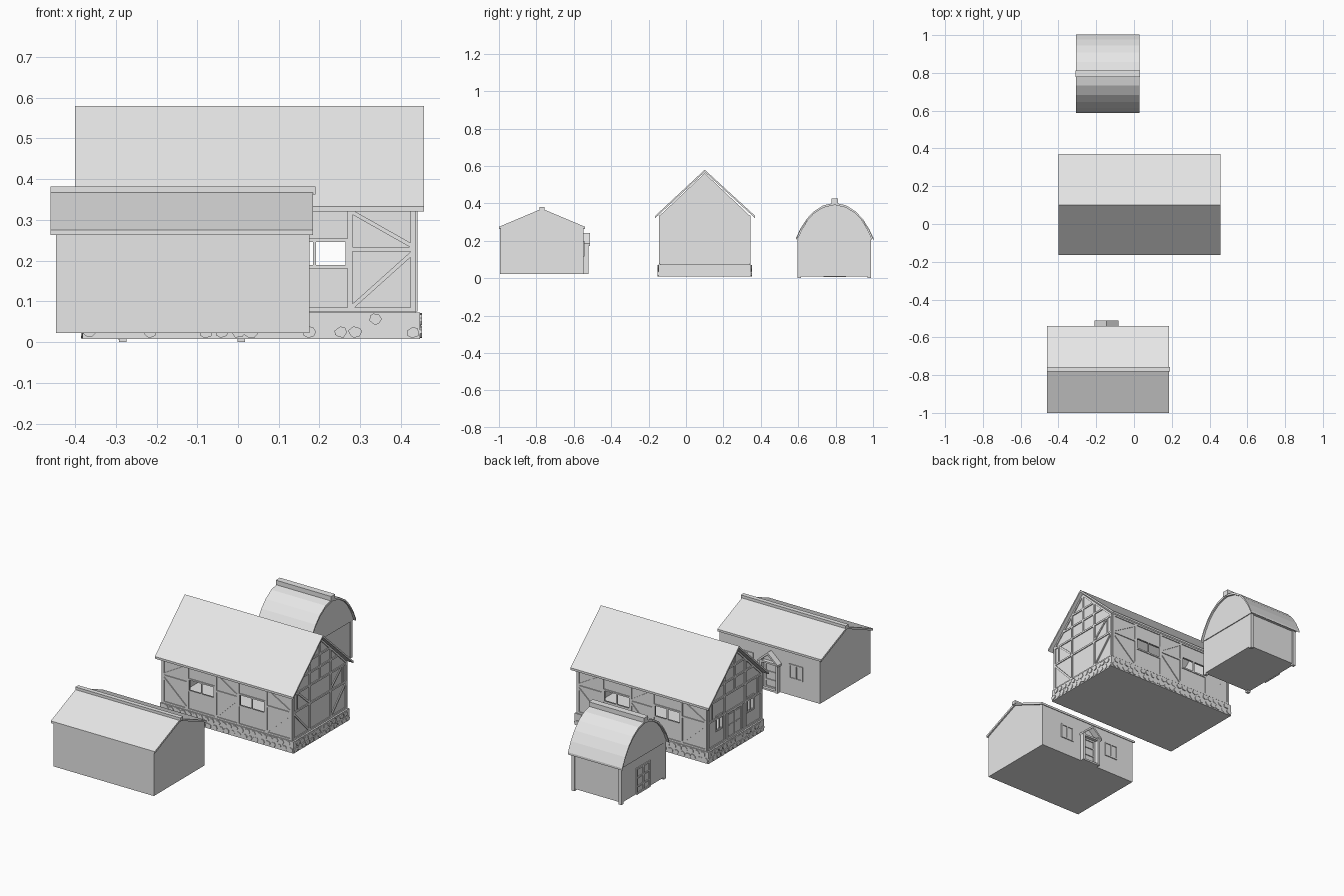
import bpy, bmesh, math, random
from mathutils import Vector

random.seed(4)
if "Cube" in bpy.data.objects:
    bpy.data.objects.remove(bpy.data.objects["Cube"])

grey = bpy.data.materials.new("plain_grey")
grey.use_nodes = True
grey.diffuse_color = (0.8, 0.8, 0.8, 1)
grey.node_tree.nodes["Principled BSDF"].inputs["Base Color"].default_value = (0.8, 0.8, 0.8, 1)


def finish(name, bm, recalc=True):
    if recalc:
        bmesh.ops.recalc_face_normals(bm, faces=bm.faces)
    mesh = bpy.data.meshes.new(name)
    bm.to_mesh(mesh)
    bm.free()
    mesh.materials.append(grey)
    obj = bpy.data.objects.new(name, mesh)
    bpy.context.collection.objects.link(obj)
    return obj


def slab(bm, points, push):
    """Extrude a flat outline along a vector."""
    near = [bm.verts.new(p) for p in points]
    far = [bm.verts.new(Vector(p) + Vector(push)) for p in points]
    bm.faces.new(near)
    bm.faces.new(far[::-1])
    for i in range(len(near)):
        j = (i + 1) % len(near)
        bm.faces.new((near[j], near[i], far[i], far[j]))


def box(bm, x0, x1, y0, y1, z0, z1):
    slab(bm, [(x0, y0, z0), (x1, y0, z0), (x1, y1, z0), (x0, y1, z0)], (0, 0, z1 - z0))


def prism(bm, profile, x0, x1):
    slab(bm, [(x0, y, z) for y, z in profile], (x1 - x0, 0, 0))


def roof(bm, line, thick, x0, x1):
    """A bent sheet following a roof line."""
    for (ya, za), (yb, zb) in zip(line, line[1:]):
        prism(bm, [(ya, za), (yb, zb), (yb, zb - thick), (ya, za - thick)], x0, x1)
    bmesh.ops.remove_doubles(bm, verts=bm.verts, dist=0.0001)
    inner = [f for f in bm.faces if abs(f.normal.x) < 0.1 and
             sum(1 for g in bm.faces if set(g.verts) == set(f.verts)) > 1]
    bmesh.ops.delete(bm, geom=inner, context='FACES')


class Wall:
    """A wall plane with flat details added in its own coordinates."""
    def __init__(self, axis, pos, side):
        self.axis, self.pos, self.side = axis, pos, side

    def at(self, u, z):
        return (self.pos, u, z) if self.axis == 'x' else (u, self.pos, z)

    def plate(self, bm, outline, depth):
        n = (self.side * depth, 0, 0) if self.axis == 'x' else (0, self.side * depth, 0)
        slab(bm, [self.at(u, z) for u, z in outline], n)

    def beam(self, bm, a, b, width=0.012, depth=0.005):
        a, b = Vector(a), Vector(b)
        d = (b - a).normalized() * width / 2
        s = Vector((-d.y, d.x))
        self.plate(bm, [a + s, b + s, b - s, a - s], depth)

    def frame(self, bm, u0, u1, z0, z1, width=0.008, mullion=True):
        for u in [u0, u1] + ([(u0 + u1) / 2] if mullion else []):
            self.beam(bm, (u, z0), (u, z1), width)
        for z in (z0, z1):
            self.beam(bm, (u0 - width / 2, z), (u1 + width / 2, z), width)


# ---------- Timber house ----------
MID = 0.10
HX0, HX1, HY0, HY1 = -0.37, 0.435, -0.14, 0.34
CX = (HX0 + HX1) / 2
WINDOWS = [(-0.205, -0.045), (0.108, 0.268)]
GABLE_WINDOWS = [(-0.065, -0.01), (0.21, 0.265)]

bm = bmesh.new()
prism(bm, [(HY0, 0.06), (HY1, 0.06), (HY1, 0.335), (MID, 0.562), (HY0, 0.335)], HX0, HX1)
house = finish("house_walls", bm)

cutters = []
bm = bmesh.new()
prism(bm, [(HY0 + .012, 0.075), (HY1 - .012, 0.075), (HY1 - .012, 0.33),
           (MID, 0.545), (HY0 + .012, 0.33)], HX0 + .012, HX1 - .012)
cutters.append(finish("house_room_cutter", bm))
bm = bmesh.new()
for u0, u1 in WINDOWS:
    box(bm, u0, u1, HY0 - .1, HY1 + .1, 0.185, 0.25)
for v0, v1 in GABLE_WINDOWS:
    box(bm, HX0 - .05, HX0 + .05, v0, v1, 0.16, 0.24)
cutters.append(finish("house_window_cutter", bm))
for c in cutters:
    mod = house.modifiers.new(c.name, 'BOOLEAN')
    mod.operation, mod.solver, mod.object = 'DIFFERENCE', 'EXACT', c
bpy.context.view_layer.update()
cut_mesh = bpy.data.meshes.new_from_object(house.evaluated_get(bpy.context.evaluated_depsgraph_get()))
house.modifiers.clear()
house.data = cut_mesh
for c in cutters:
    bpy.data.objects.remove(c)

# Timber framing on the long walls
bm = bmesh.new()
posts = [HX0 + .006, -0.212, -0.038, 0.102, 0.275, HX1 - .006]
for wall in (Wall('y', HY0, -1), Wall('y', HY1, 1)):
    for u in posts:
        wall.beam(bm, (u, 0.075), (u, 0.335))
    for z in (0.08, 0.33):
        wall.beam(bm, (HX0, z), (HX1, z), 0.01)
    for a, b in ((posts[1], posts[0]), (posts[2], posts[3]), (posts[4], posts[5])):
        wall.beam(bm, (a, 0.228), (b, 0.228), 0.01)
        wall.beam(bm, (a, 0.322), (b, 0.235), 0.01)
        wall.beam(bm, (a, 0.082), (b, 0.220), 0.01)
    for u0, u1 in WINDOWS:
        wall.frame(bm, u0, u1, 0.185, 0.25)

# Timber framing on the gables
for wall in (Wall('x', HX0, -1), Wall('x', HX1, 1)):
    for z in (0.08, 0.228, 0.328, 0.40, 0.47):
        half = min(HY1 - MID, (0.558 - z) / 0.945)
        wall.beam(bm, (MID - half, z), (MID + half, z), 0.01)
    for s in (-1, 1):
        wall.beam(bm, (MID + s * .234, 0.075), (MID + s * .234, 0.335))
        wall.beam(bm, (MID + s * .0925, 0.075), (MID + s * .0925, 0.465))
        wall.beam(bm, (MID + s * .20, 0.23), (MID + s * .20, 0.325), 0.008)
        wall.beam(bm, (MID + s * .236, 0.332), (MID, 0.555), 0.01)
        if wall.side > 0:
            wall.beam(bm, (MID + s * .23, 0.22), (MID + s * .10, 0.085), 0.01)
            wall.beam(bm, (MID + s * .10, 0.24), (MID + s * .19, 0.32), 0.01)
    wall.beam(bm, (MID, 0.33), (MID, 0.55))
west = Wall('x', HX0, -1)
for v0, v1 in GABLE_WINDOWS:
    west.frame(bm, v0, v1, 0.16, 0.24)
finish("house_timbers", bm)

# Double door
bm = bmesh.new()
west.frame(bm, 0.04, 0.16, 0.08, 0.225, 0.012)
for v in (0.07, 0.13):
    west.plate(bm, [(v - .02, .09), (v + .02, .09), (v + .02, .21), (v - .02, .21)], 0.003)
    west.beam(bm, (v - .02, 0.15), (v + .02, 0.15), 0.008)
finish("house_door", bm)

# Stone footing
bm = bmesh.new()
BX0, BX1, BY0, BY1 = -0.381, 0.447, -0.147, 0.347
box(bm, BX0, BX1, BY0, BY1, 0.008, 0.073)
finish("house_footing", bm)
bm = bmesh.new()
for axis, pos, side, a, b in (('y', BY0, -1, BX0, BX1), ('y', BY1, 1, BX0, BX1),
                              ('x', BX0, -1, BY0, BY1), ('x', BX1, 1, BY0, BY1)):
    wall = Wall(axis, pos, side)
    count = round((b - a) / 0.036)
    step = (b - a) / count
    for row in range(2):
        for i in range(count - row):
            u = a + step * (i + 0.5 + row * 0.5) + random.uniform(-.003, .003)
            z = 0.025 + row * 0.031
            ring = []
            for k in range(7):
                t = math.tau * k / 7 + random.uniform(-.25, .25)
                r = random.uniform(.85, 1.1)
                ring.append((u + math.cos(t) * r * step * .46, z + math.sin(t) * r * .0145))
            wall.plate(bm, ring, random.uniform(.002, .005))
finish("footing_stones", bm)

bm = bmesh.new()
roof(bm, [(-0.165, 0.333), (MID, 0.58), (0.37, 0.333)], 0.012, -0.40, 0.457)
finish("house_roof", bm)

# ---------- Cottage ----------
bm = bmesh.new()
box(bm, -0.447, 0.175, -0.995, -0.547, 0.022, 0.268)
finish("cottage_walls", bm)
bm = bmesh.new()
roof(bm, [(-1.0, 0.275), (-0.77, 0.372), (-0.54, 0.275)], 0.012, -0.46, 0.184)
finish("cottage_roof", bm)
bm = bmesh.new()
box(bm, -0.46, 0.19, -0.782, -0.757, 0.362, 0.382)
finish("cottage_ridge", bm)
# Inward-facing gable ends
bm = bmesh.new()
tri = [(-0.995, 0.266), (-0.77, 0.362), (-0.545, 0.266)]
bm.faces.new([bm.verts.new((0.176, y, z)) for y, z in tri])
bm.faces.new([bm.verts.new((-0.448, y, z)) for y, z in tri[::-1]])
finish("cottage_gables", bm, recalc=False)

back = Wall('y', -0.547, 1)
bm = bmesh.new()
for u in (-0.30, 0.005):
    back.frame(bm, u - .038, u + .038, 0.12, 0.195, 0.007)
finish("cottage_windows", bm)

# Porch with a small pitched hood
bm = bmesh.new()
DX = -0.145
for s in (-1, 1):
    box(bm, DX + s * .05 - .006, DX + s * .05 + .006, -0.547, -0.522, 0.022, 0.19)
    slab(bm, [(DX, -0.547, 0.242), (DX + s * .064, -0.547, 0.185),
              (DX + s * .064, -0.547, 0.173), (DX, -0.547, 0.228)], (0, 0.035, 0))
box(bm, DX - .05, DX + .05, -0.547, -0.526, 0.172, 0.182)
box(bm, DX - .05, DX + .05, -0.547, -0.526, 0.022, 0.032)
finish("cottage_porch", bm)
bm = bmesh.new()
back.frame(bm, DX - .035, DX + .035, 0.035, 0.165, 0.01, False)
for z in (0.075, 0.12):
    back.beam(bm, (DX - .035, z), (DX + .035, z), 0.008)
finish("cottage_door", bm)

# ---------- Round-roofed barn ----------
half_arc = [(0.207, 0.215), (0.182, 0.268), (0.150, 0.317), (0.112, 0.357), (0.062, 0.389), (0, 0.404)]
arch = [(0.795 - d, z) for d, z in half_arc] + [(0.795 + d, z) for d, z in half_arc[-2::-1]]
bm = bmesh.new()
box(bm, -0.290, 0.015, 0.603, 0.982, 0.01, 0.215)
finish("barn_walls", bm)
bm = bmesh.new()
prism(bm, [(0.795 + (y - 0.795) * .97, z - .008) for y, z in arch], -0.295, 0.02)
finish("barn_gables", bm)
bm = bmesh.new()
roof(bm, arch, 0.012, -0.307, 0.03)
finish("barn_roof", bm)
bm = bmesh.new()
box(bm, -0.31, 0.033, 0.777, 0.813, 0.395, 0.425)
finish("barn_ridge", bm)
bm = bmesh.new()
for x in (-0.283, 0.008):
    for y in (0.605, 0.98):
        box(bm, x - .009, x + .009, y - .009, y + .009, 0, 0.22)
finish("barn_posts", bm)
bm = bmesh.new()
side = Wall('x', -0.290, -1)
side.frame(bm, 0.74, 0.85, 0.012, 0.15, 0.01)
for z in (0.05, 0.10):
    side.beam(bm, (0.74, z), (0.85, z), 0.008)
finish("barn_door", bm)
